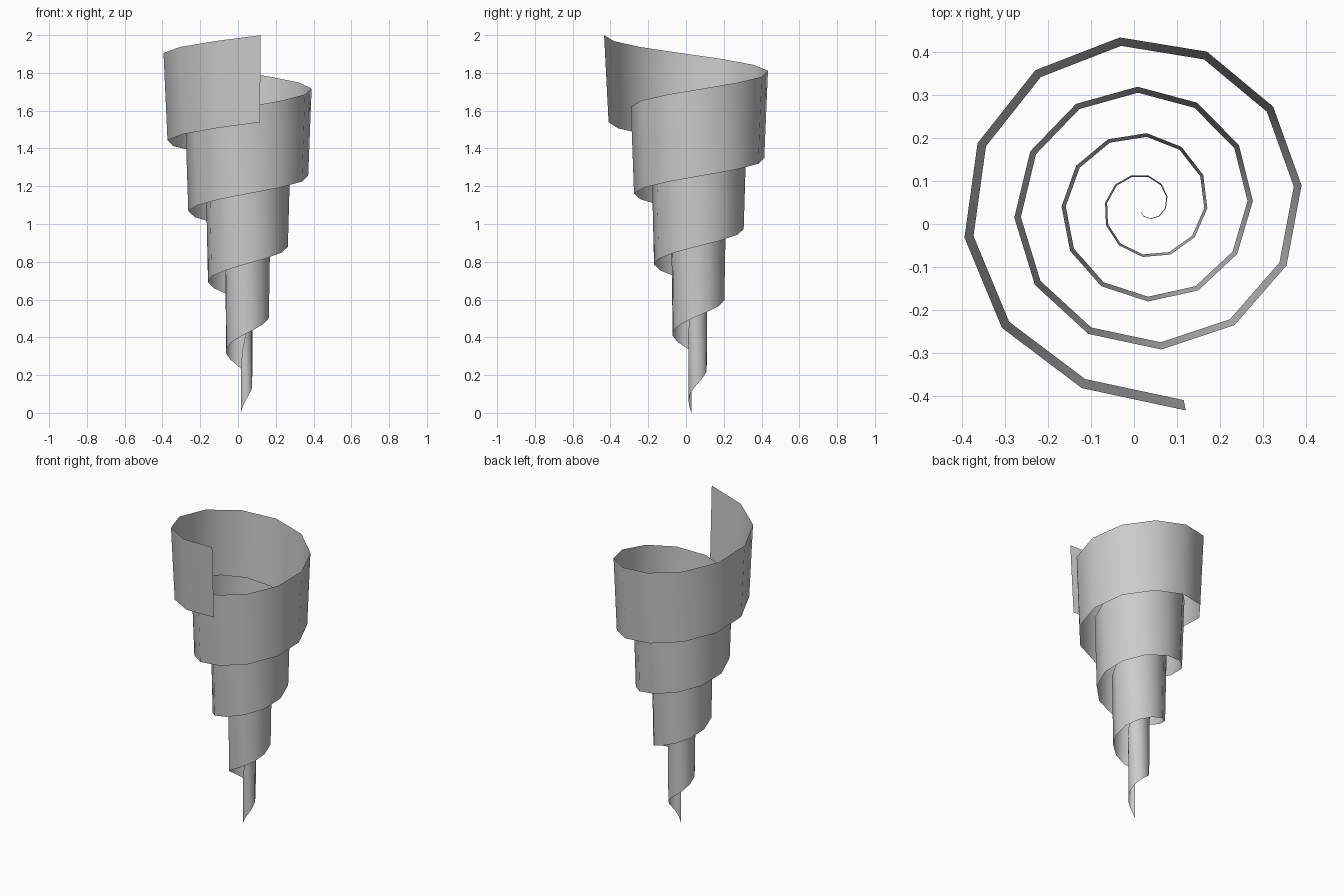
import bpy
import bmesh
from math import radians, cos, sin

cube = bpy.data.objects.get("Cube")
if cube:
    bpy.data.objects.remove(cube, do_unlink=True)

STEPS = 49            # straight segments along the ribbon
TURN = radians(30.4)  # angle of one segment
CX, CY = 0.027, 0.042  # spiral axis
RISE = 0.0314         # climb of one segment


def grey_material():
    mat = bpy.data.materials.new("plain grey")
    mat.use_nodes = True
    colour = (0.6, 0.6, 0.6, 1)
    mat.diffuse_color = colour
    bsdf = next(n for n in mat.node_tree.nodes if n.type == "BSDF_PRINCIPLED")
    bsdf.inputs["Base Color"].default_value = colour
    return mat


def radius(j):
    # Spiral widens slightly faster toward the top, with a flared free end
    flare = 0.025 if j == STEPS else 0
    return 0.018 + 0.0073 * j + 0.000035 * j * j + flare


# Spiral ribbon: upper and lower rims joined by a leaning wall
bm = bmesh.new()
previous = None
for j in range(STEPS + 1):
    angle = radians(-78.9) - TURN * (STEPS - j)
    r = radius(j)
    low = RISE * j
    height = min(0.461, 0.25 + 0.05 * j)
    rims = []
    for rad, z in ((r * 0.95, low), (r, low + height)):
        rims.append(bm.verts.new((CX + rad * cos(angle), CY + rad * sin(angle), z)))
    if previous:
        bm.faces.new((previous[0], rims[0], rims[1], previous[1]))
    previous = rims

mesh = bpy.data.meshes.new("spiral_ribbon")
bm.to_mesh(mesh)
bm.free()
mesh.materials.append(grey_material())
ribbon = bpy.data.objects.new("spiral_ribbon", mesh)
bpy.context.collection.objects.link(ribbon)

# Smooth shading along the ribbon
for face in mesh.polygons:
    face.use_smooth = True
